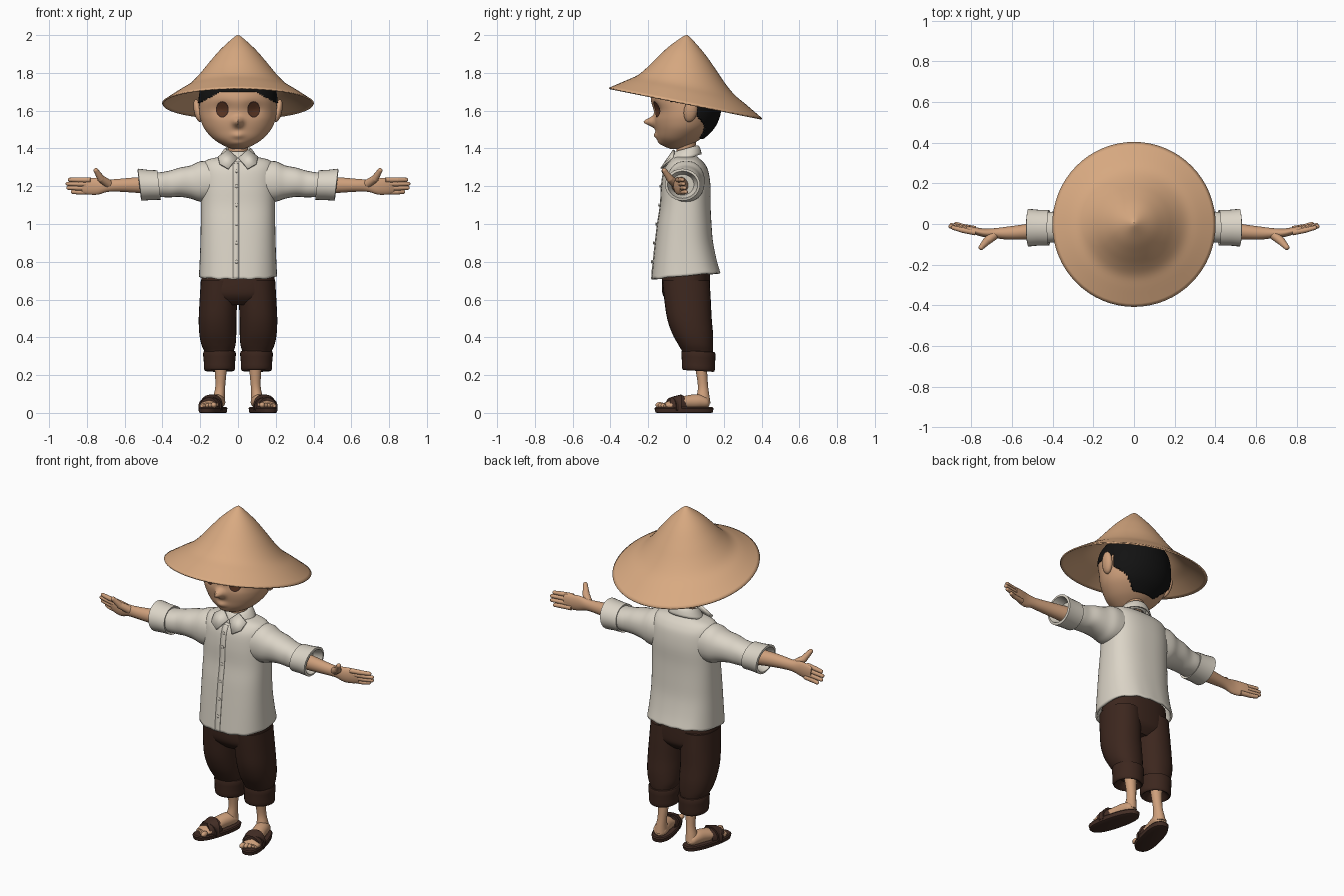
import bpy, bmesh, math
from mathutils import Matrix, Vector

if "Cube" in bpy.data.objects:
    bpy.data.objects.remove(bpy.data.objects["Cube"])


def material(name, rgb):
    m = bpy.data.materials.new(name)
    m.diffuse_color = (*rgb, 1)
    m.use_nodes = True
    m.node_tree.nodes["Principled BSDF"].inputs["Base Color"].default_value = m.diffuse_color
    return m


SKIN = material("skin", (0.62, 0.35, 0.20))
STRAW = material("straw", (0.69, 0.40, 0.22))
CLOTH = material("off_white_cloth", (0.71, 0.66, 0.57))
BROWN = material("dark_brown_cloth", (0.046, 0.020, 0.013))
LEATHER = material("sandal_brown", (0.055, 0.026, 0.018))
BLACK = material("hair_black", (0.006, 0.006, 0.006))
IRIS = material("eye_brown", (0.10, 0.035, 0.016))


def finish(name, bm, mat, mirror=False, thick=0):
    bmesh.ops.recalc_face_normals(bm, faces=bm.faces)
    me = bpy.data.meshes.new(name)
    bm.to_mesh(me)
    bm.free()
    me.materials.append(mat)
    ob = bpy.data.objects.new(name, me)
    bpy.context.collection.objects.link(ob)
    bpy.ops.object.select_all(action='DESELECT')
    ob.select_set(True)
    bpy.context.view_layer.objects.active = ob
    bpy.ops.object.shade_smooth_by_angle(angle=math.radians(40))
    if thick:
        ob.modifiers.new("thickness", 'SOLIDIFY').thickness = thick
    if mirror:
        ob.modifiers.new("mirror", 'MIRROR')
    return ob


def smooth_rings(rings, steps):
    # Catmull-Rom interpolation between the given cross-sections
    if steps == 1:
        return rings
    out = []
    for i in range(len(rings) - 1):
        p = [rings[max(0, min(len(rings) - 1, i + k))] for k in (-1, 0, 1, 2)]
        for u in (j / steps for j in range(steps)):
            out.append([0.5 * (2 * b + (c - a) * u + (2 * a - 5 * b + 4 * c - d) * u * u
                               + (3 * b - a - 3 * c + d) * u ** 3) for a, b, c, d in zip(*p)])
    return out + [rings[-1]]


def loft_mesh(rings, axis='Z', n=28, power=2, steps=4, caps=True, tilt=0, bm=None, xf=Matrix()):
    """Rings are (position along axis, centre a, centre b, radius a, radius b)."""
    bm = bm or bmesh.new()
    loops = []
    for t, a, b, ra, rb in smooth_rings(rings, steps):
        loop = []
        for i in range(n):
            c, s = math.cos(math.tau * i / n), math.sin(math.tau * i / n)
            u = a + ra * math.copysign(abs(c) ** (2 / power), c)
            v = b + rb * math.copysign(abs(s) ** (2 / power), s)
            w = t + tilt * (v - b)
            loop.append(bm.verts.new(xf @ Vector({'Z': (u, v, w), 'X': (w, u, v), 'Y': (u, w, v)}[axis])))
        loops.append(loop)
    for p, q in zip(loops, loops[1:]):
        for i in range(n):
            bm.faces.new((p[i], p[(i + 1) % n], q[(i + 1) % n], q[i]))
    if caps:
        bm.faces.new(loops[0])
        bm.faces.new(loops[-1])
    return bm


def loft(name, rings, mat, mirror=False, thick=0, **kw):
    return finish(name, loft_mesh(rings, **kw), mat, mirror, thick)


def ball(bm, loc, radii, rot=Matrix()):
    bmesh.ops.create_uvsphere(bm, u_segments=16, v_segments=10, radius=1,
                              matrix=Matrix.Translation(loc) @ rot @ Matrix.Diagonal((*radii, 1)))


def tube(bm, pts, radii):
    # rounded finger through a few points
    pts = [Vector(p) for p in pts]
    for p, q, r, s in zip(pts, pts[1:], radii, radii[1:]):
        m = Matrix.Translation((p + q) / 2) @ (q - p).to_track_quat('Z', 'Y').to_matrix().to_4x4()
        bmesh.ops.create_cone(bm, segments=12, radius1=r, radius2=s, depth=(q - p).length, matrix=m, cap_ends=True)
        ball(bm, q, (s, s, s))


# Straw hat, sheared so the brim rises at the front
loft("straw_hat", [(2.0, 0, .005, .002, .002), (1.985, 0, .005, .025, .025), (1.92, 0, .004, .095, .095),
                   (1.85, 0, .002, .155, .155), (1.785, 0, 0, .208, .208), (1.735, 0, 0, .258, .258),
                   (1.695, 0, 0, .32, .32), (1.64, 0, -.002, .402, .406)],
     STRAW, thick=.008, n=64, caps=False, tilt=-.2)

# Head with nose, eye hollows and mouth pushed into the surface
HEAD = [(1.398, 0, -.05, .03, .03), (1.415, 0, -.047, .075, .065), (1.45, 0, -.035, .13, .112),
        (1.50, 0, -.015, .175, .145), (1.55, 0, -.005, .197, .163), (1.60, 0, 0, .205, .171),
        (1.66, 0, -.006, .203, .180), (1.72, 0, -.004, .19, .165), (1.78, 0, 0, .14, .125), (1.82, 0, 0, .06, .06)]
BUMPS = [(0, 1.54, .023, .024, -.058), (.085, 1.61, .045, .04, .014), (-.085, 1.61, .045, .04, .014),
         (0, 1.468, .03, .018, -.016), (0, 1.425, .05, .02, -.016)]
bm = loft_mesh(HEAD, n=96, steps=7)
for v in bm.verts:
    if v.co.y < -.02:
        x, z = v.co.x, v.co.z
        v.co.y += sum(h * math.exp(-((x - cx) / sx) ** 2 - ((z - cz) / sz) ** 2) for cx, cz, sx, sz, h in BUMPS)
head = finish("head", bm, SKIN)


# Hair shell trimmed along a hairline
def below_hairline(c):
    if c.y > .065:
        return c.z < 1.45 + max(0, abs(c.x) - .07) * .9
    return c.z < 1.70 - .5 * max(0, abs(c.x) - .09)


bm = loft_mesh([(t, a, b + .006, ra + .006, rb + .009) for t, a, b, ra, rb in HEAD], n=96, steps=9)
bmesh.ops.delete(bm, geom=[f for f in bm.faces if below_hairline(f.calc_center_median())], context='FACES')
finish("hair", bm, BLACK, thick=.012)

# Eyes: thin discs laid on the face
for name, mat, rx, rz, off in (("eye_rims", BROWN, .034, .044, .003), ("eyes", IRIS, .029, .038, .006)):
    ob = loft(name, [(-.4, .082, 1.607, rx * k, rz * k) for k in (.02, .3, .55, .8, 1)], mat,
              axis='Y', steps=1, n=24, caps=False)
    wrap = ob.modifiers.new("wrap", 'SHRINKWRAP')
    wrap.target, wrap.wrap_method, wrap.wrap_mode, wrap.offset = head, 'PROJECT', 'ABOVE_SURFACE', off
    wrap.use_project_y = True
    ob.modifiers.new("mirror", 'MIRROR')

# Ears and neck
bm = bmesh.new()
ball(bm, (.212, .025, 1.60), (.022, .036, .062), Matrix.Rotation(.2, 4, 'Y') @ Matrix.Rotation(-.2, 4, 'X'))
ball(bm, (.2, .015, 1.575), (.02, .025, .035))
finish("ears", bm, SKIN, True)
loft("neck", [(1.30, 0, 0, .06, .055), (1.36, 0, 0, .052, .048), (1.45, 0, 0, .056, .055)], SKIN)

# Shirt body, open at the hem
SHIRT = [(.725, 0, 0, .207, .182), (.80, 0, -.006, .203, .168), (.90, 0, -.010, .199, .153),
         (1.0, 0, -.008, .197, .143), (1.1, 0, -.003, .196, .133), (1.2, 0, 0, .196, .13), (1.28, 0, 0, .195, .118),
         (1.32, 0, 0, .185, .098), (1.343, 0, 0, .155, .075), (1.36, 0, 0, .07, .055)]
bm = loft_mesh(SHIRT, n=64, power=2.5, caps=False)
for v in bm.verts:
    v.co.z += max(0, (1.0 - v.co.z) / .275) * (.09 * v.co.y + .003 * math.sin(v.co.x * 75))
finish("shirt", bm, CLOTH, thick=.012)

# Button placket and buttons follow the chest
bm = bmesh.new()
rows = [[bm.verts.new((x, b - rb - .003, t - (.014 if t < .75 else 0))) for x in (-.026, .006)]
        for t, a, b, ra, rb in smooth_rings(SHIRT[:8], 4)]
for p, q in zip(rows, rows[1:]):
    bm.faces.new((p[0], p[1], q[1], q[0]))
finish("placket", bm, CLOTH, thick=.007)
bm = bmesh.new()
for t, a, b, ra, rb in SHIRT[1:7]:
    ball(bm, (-.008, b - rb - .007, t), (.009, .004, .009))
finish("buttons", bm, CLOTH)

# Collar: a folded band at the back and two pointed flaps in front
loft("collar_band", [(1.355, 0, -.005, .058, .055), (1.395, 0, 0, .062, .058), (1.397, 0, 0, .07, .066),
                     (1.375, 0, -.003, .088, .08), (1.345, 0, -.005, .105, .088)],
     CLOTH, thick=.008, caps=False, steps=2, tilt=.28)
bm = bmesh.new()
bm.faces.new([bm.verts.new(c) for c in ((.004, -.09, 1.352), (.052, -.068, 1.395), (.106, -.075, 1.358),
                                        (.098, -.118, 1.322), (.052, -.135, 1.296))])
finish("collar_flaps", bm, CLOTH, True, .012)

# Sleeves with turned-up cuffs
loft("sleeves", [(.14, 0, 1.225, .098, .108), (.20, 0, 1.225, .098, .107), (.25, -.003, 1.222, .088, .088),
                 (.31, -.008, 1.221, .084, .077), (.36, -.012, 1.212, .074, .071), (.41, -.016, 1.208, .076, .066),
                 (.46, -.018, 1.205, .07, .065)], CLOTH, True, axis='X', power=2.2)
loft("sleeve_cuffs", [(.425, -.018, 1.206, .07, .065), (.418, -.018, 1.206, .088, .078),
                      (.47, -.018, 1.207, .088, .08), (.52, -.018, 1.208, .093, .085),
                      (.523, -.018, 1.208, .08, .072), (.47, -.018, 1.208, .06, .055)],
     CLOTH, True, axis='X', steps=1, tilt=.12)

# Forearms, palms, fingers and thumbs
loft("forearms", [(.45, -.03, 1.205, .045, .046), (.55, -.04, 1.206, .037, .040), (.63, -.045, 1.205, .031, .034),
                  (.69, -.045, 1.203, .024, .033), (.74, -.043, 1.200, .021, .044), (.79, -.032, 1.200, .018, .044),
                  (.825, -.022, 1.202, .013, .038)], SKIN, True, axis='X')
bm = bmesh.new()
for i, tip in enumerate((.885, .908, .912, .90)):
    z, y = 1.169 + .0215 * i, -.010 - .006 * i
    tube(bm, [(.78, y - .014, z), (.845, y - .002, z), (tip - .01, y + .010, z + .001)], (.014, .013, .0105))
tube(bm, [(.68, -.048, 1.208), (.725, -.085, 1.24), (.752, -.115, 1.283)], (.024, .02, .013))
finish("fingers", bm, SKIN, True)

# Trousers: hips, legs and rolled cuffs
loft("trouser_hips", [(.57, 0, .005, .12, .08), (.61, 0, .003, .185, .118), (.66, 0, 0, .197, .128),
                      (.78, 0, 0, .188, .125)], BROWN, n=40, power=2.4)
loft("trouser_legs", [(.70, .101, 0, .096, .125), (.60, .104, .008, .099, .123), (.50, .108, .018, .1, .118),
                      (.42, .107, .035, .098, .108), (.36, .103, .052, .09, .092), (.32, .1, .062, .075, .08),
                      (.27, .098, .065, .065, .07)], BROWN, True, power=2.2)
CUFF = [(.31, .06, .07), (.328, .077, .083), (.315, .087, .09), (.27, .083, .088), (.235, .083, .087),
        (.222, .074, .08), (.232, .06, .065), (.26, .04, .04)]
loft("trouser_cuffs", [(t, .098, .066, ra, rb) for t, ra, rb in CUFF], BROWN, True, steps=2, tilt=-.06)

# Ankles, feet and sandals, toes turned outward
TURN = Matrix.Translation((.133, -.01, 0)) @ Matrix.Rotation(math.radians(15), 4, 'Z')
loft("shins", [(.30, .095, .075, .036, .038), (.22, .092, .082, .031, .030), (.14, .094, .09, .026, .027),
               (.09, .10, .09, .03, .034), (.05, .104, .088, .036, .042)], SKIN, True)
bm = loft_mesh([(.135, 0, .05, .018, .015), (.12, 0, .055, .036, .03), (.08, 0, .06, .041, .038),
                (.03, 0, .057, .041, .038), (-.03, 0, .05, .047, .032), (-.08, 0, .042, .05, .022),
                (-.11, 0, .038, .042, .014)], axis='Y', xf=TURN)
for i in range(5):
    r = .0155 - .0016 * i
    ball(bm, TURN @ Vector((-.038 + .0195 * i, -.122 + .009 * i, .026 + r)), (r, .024, r))
finish("feet", bm, SKIN, True)
loft("sandal_soles", [(0, 0, 0, .052, .147), (.003, 0, 0, .058, .155), (.024, 0, 0, .061, .16),
                      (.03, 0, 0, .056, .154)], LEATHER, True, n=40, power=2.5, steps=1, xf=TURN)
bm = bmesh.new()
for k in (-1, 1):
    cross = TURN @ Matrix.Translation((0, -.045, 0)) @ Matrix.Rotation(.28 * k, 4, 'Z')
    loft_mesh([(-.03, 0, .03, .05, .045), (-.03, 0, .03, .058, .052), (0, 0, .03, .058, .06),
               (.03, 0, .03, .057, .067), (.03, 0, .03, .05, .058)], axis='Y', steps=1, bm=bm, xf=cross, power=2.2)
for v in bm.verts:
    v.co.z = max(v.co.z, .012)
finish("sandal_straps", bm, LEATHER, True)
